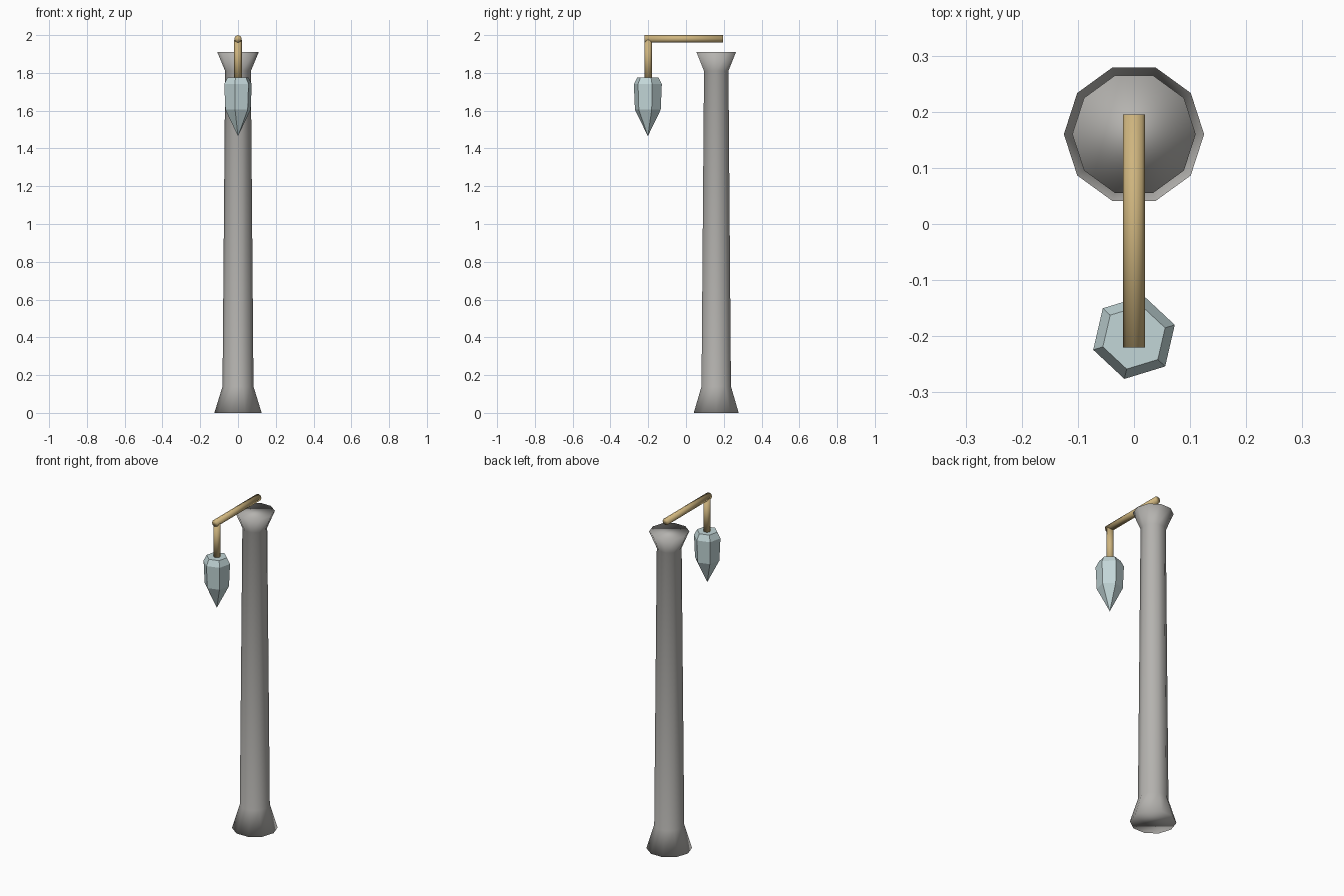
import bpy, bmesh, math
from mathutils import Matrix, Vector

if "Cube" in bpy.data.objects:
    bpy.data.objects.remove(bpy.data.objects["Cube"])


def material(name, rgb):
    m = bpy.data.materials.new(name)
    m.diffuse_color = (*rgb, 1)
    m.use_nodes = True
    m.node_tree.nodes["Principled BSDF"].inputs["Base Color"].default_value = m.diffuse_color
    return m


stone = material("warm grey stone", (0.46, 0.45, 0.43))
brass = material("dull brass", (0.62, 0.46, 0.21))
glass = material("pale blue glass", (0.54, 0.67, 0.68))


def lathe(name, profile, sides, mat, matrix, turn=0.0, smooth=True):
    """Sweep (radius, height) rings around z, capping both ends."""
    bm = bmesh.new()
    rings = []
    for r, z in profile:
        if r == 0:
            rings.append([bm.verts.new((0, 0, z))])
            continue
        angles = [turn + 2 * math.pi * i / sides for i in range(sides)]
        rings.append([bm.verts.new((r * math.cos(a), r * math.sin(a), z)) for a in angles])
    for low, high in zip(rings, rings[1:]):
        for i in range(sides):
            j = (i + 1) % sides
            if len(low) == 1:
                bm.faces.new((low[0], high[j], high[i]))
            else:
                bm.faces.new((low[i], low[j], high[j], high[i]))
    for ring in (rings[0], rings[-1]):
        if len(ring) > 1:
            bm.faces.new(ring)
    bm.transform(matrix)
    bmesh.ops.recalc_face_normals(bm, faces=bm.faces)
    for f in bm.faces:
        f.smooth = smooth
    mesh = bpy.data.meshes.new(name)
    bm.to_mesh(mesh)
    bm.free()
    mesh.materials.append(mat)
    obj = bpy.data.objects.new(name, mesh)
    bpy.context.collection.objects.link(obj)
    return obj


# Ten-sided pillar with flared foot and head
lathe("pillar", [(0.125, 0), (0.082, 0.14), (0.068, 1.81), (0.11, 1.91)], 10, stone,
      Matrix.Translation((0, 0.16, 0)))

# Horizontal arm resting above the pillar, reaching forward
lathe("arm", [(0.02, -0.22), (0.02, 0.195)], 8, brass,
      Matrix.Translation((0, 0, 1.98)) @ Matrix.Rotation(-math.pi / 2, 4, 'X'),
      math.pi / 8 * 0)

# Short hanger dropping from the arm's end
lathe("hanger", [(0.02, 1.77), (0.02, 1.975)], 8, brass, Matrix.Translation((0, -0.2, 0)))

# Six-sided pointed crystal lantern
lathe("lantern", [(0, 1.465), (0.07, 1.605), (0.076, 1.74), (0.058, 1.775)], 6, glass,
      Matrix.Translation((0, -0.202, 0)), math.radians(17), smooth=False)
